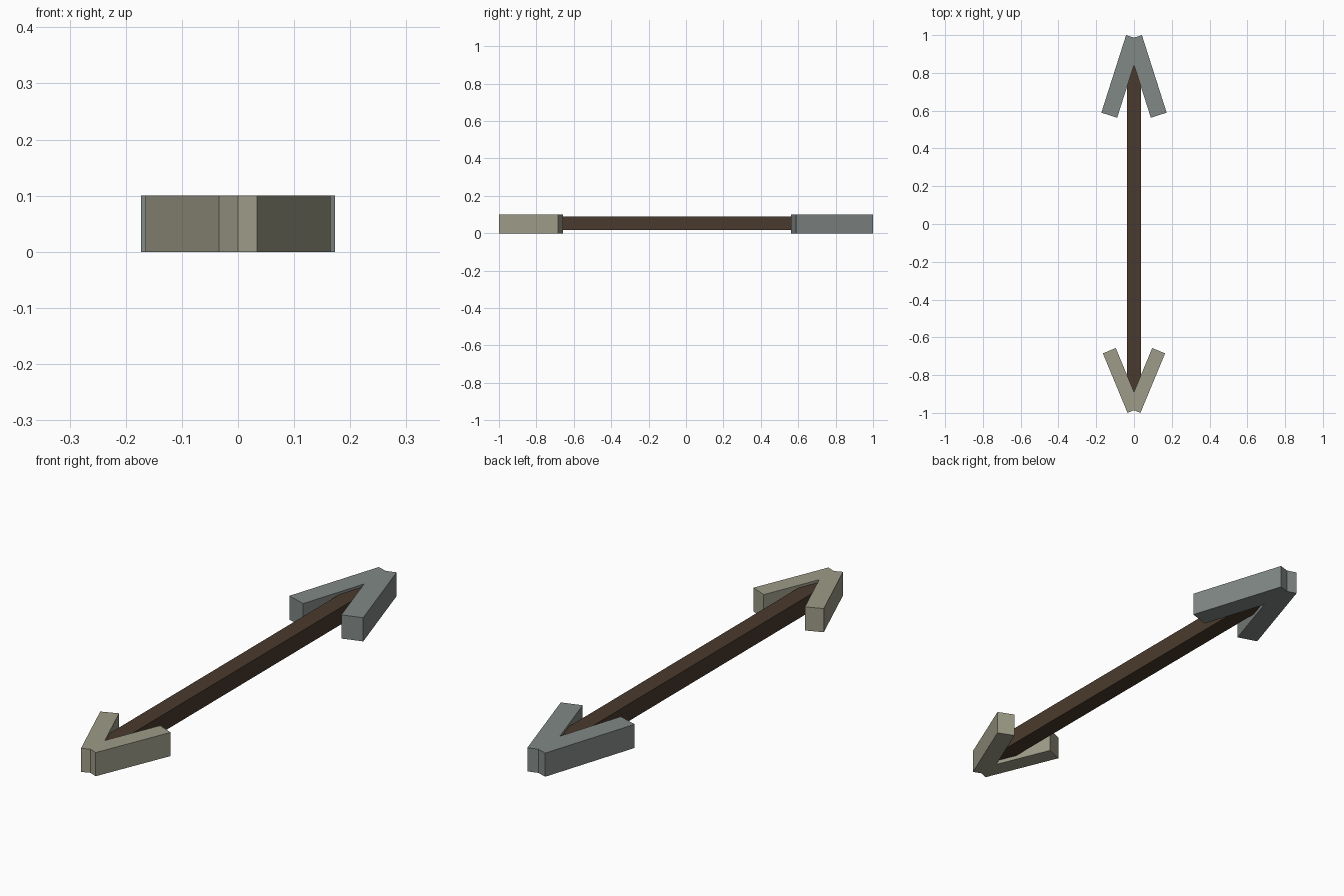
import bpy, bmesh, math

if "Cube" in bpy.data.objects:
    bpy.data.objects.remove(bpy.data.objects["Cube"])


def srgb(r, g, b):
    return [((c / 255 + 0.055) / 1.055) ** 2.4 for c in (r, g, b)] + [1.0]


def material(name, rgb):
    m = bpy.data.materials.new(name)
    m.diffuse_color = srgb(*rgb)
    m.use_nodes = True
    m.node_tree.nodes["Principled BSDF"].inputs["Base Color"].default_value = m.diffuse_color
    return m


def prism(name, outline, z0, z1, mat):
    """Extrude a flat outline from z0 up to z1."""
    bm = bmesh.new()
    face = bm.faces.new([bm.verts.new((x, y, z0)) for x, y in outline])
    ext = bmesh.ops.extrude_face_region(bm, geom=[face])
    for v in ext["geom"]:
        if isinstance(v, bmesh.types.BMVert):
            v.co.z = z1
    bmesh.ops.recalc_face_normals(bm, faces=bm.faces)
    mesh = bpy.data.meshes.new(name)
    bm.to_mesh(mesh)
    bm.free()
    mesh.materials.append(mat)
    ob = bpy.data.objects.new(name, mesh)
    bpy.context.collection.objects.link(ob)
    return ob


def chevron(name, direction, angle, width, length, mat):
    """Two mirrored bars meeting at a notched point at y = direction."""
    s, c = math.sin(angle), math.cos(angle)
    tip = (width * c / 2, 1.0)
    outer = (tip[0] + length * s, 1.0 - length * c)
    inner = (outer[0] - width * c, outer[1] - width * s)
    notch = (0, 1.0 - tip[0] * s / c)
    crotch = (0, inner[1] + inner[0] * c / s)
    half = [tip, outer, inner]
    outline = [notch] + half + [crotch] + [(-x, y) for x, y in reversed(half)]
    return prism(name, [(x, y * direction) for x, y in outline], 0, 0.1, mat)


wood = material("dark_wood", (74, 58, 45))
stone = material("grey_stone", (129, 136, 133))
feather = material("pale_feather", (157, 155, 135))

# Arrow point, tail fletching and square shaft
chevron("arrow_head", 1, math.radians(17.7), 0.088, 0.431, stone)
chevron("tail_fletching", -1, math.radians(22.5), 0.074, 0.341, feather)
w = 0.036
prism("shaft", [(-w, -0.93), (w, -0.93), (w, 0.9), (-w, 0.9)], 0.017, 0.089, wood)
